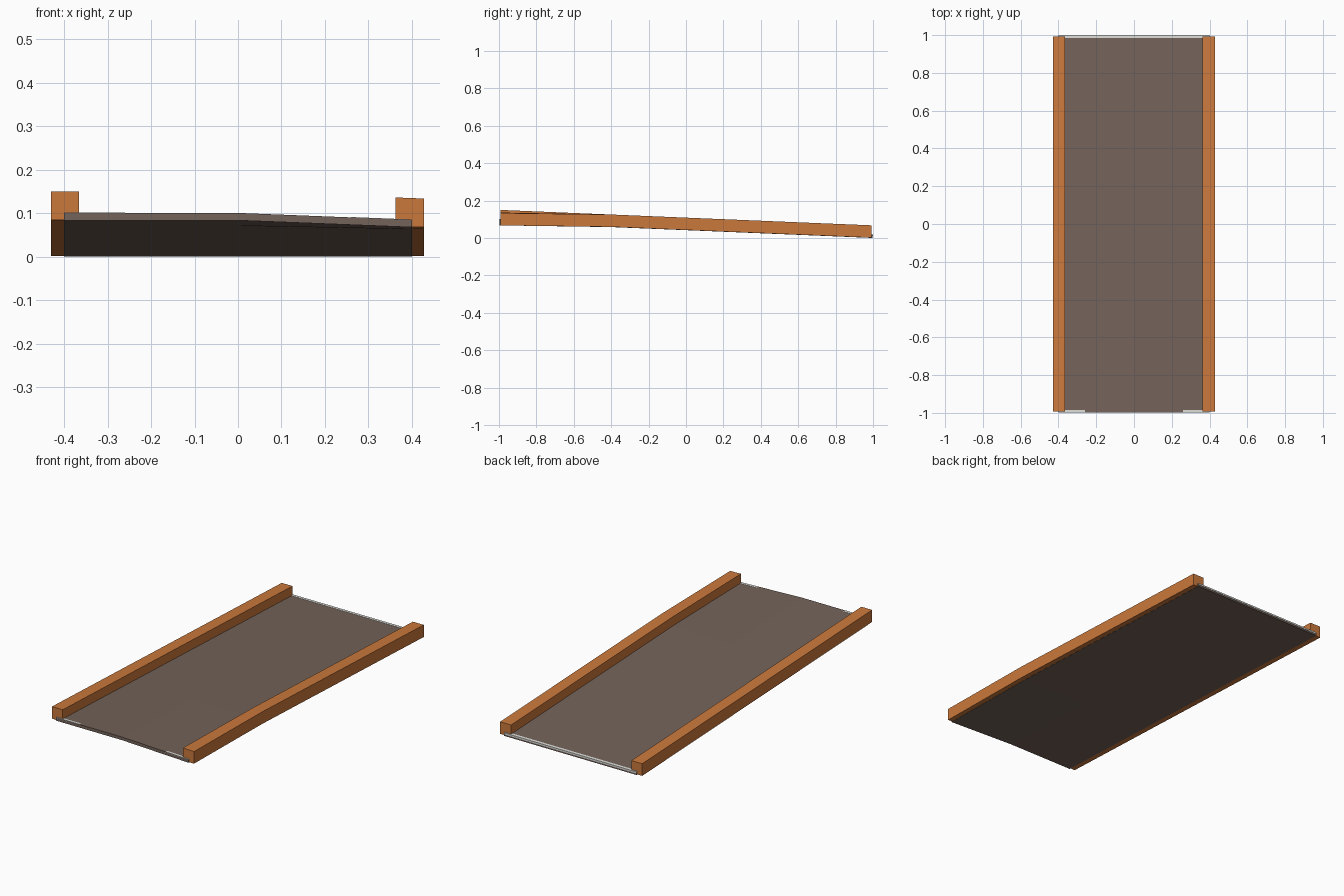
import bpy
import bmesh

cube = bpy.data.objects.get("Cube")
if cube:
    bpy.data.objects.remove(cube, do_unlink=True)


def make_material(name, rgb):
    mat = bpy.data.materials.new(name)
    mat.use_nodes = True
    mat.diffuse_color = (*rgb, 1)
    mat.node_tree.nodes["Principled BSDF"].inputs["Base Color"].default_value = (*rgb, 1)
    return mat


orange = make_material("orange kerb", (0.60, 0.19, 0.045))
taupe = make_material("taupe deck", (0.175, 0.125, 0.10))
pale = make_material("pale edging", (0.72, 0.72, 0.69))

BEND_Y = -0.4


def base_height(x, y):
    """Underside of the ramp: a steady slope with a dipped front left corner."""
    slope = 0.045 - 0.0415 * y
    dip = 0.017 * max(0, x / 0.43) * max(0, (BEND_Y - y) / 0.6)
    return slope - dip - 0.002


def stations(low, high, breaks):
    return [low] + [b for b in breaks if low < b < high] + [high]


def ramp_slab(name, x_range, y_range, z_range, mat):
    """Closed slab that follows the slope, between two offsets above it."""
    xs = stations(*x_range, [0])
    ys = stations(*y_range, [-0.7, BEND_Y])
    bm = bmesh.new()
    layers = [[[bm.verts.new((x, y, base_height(x, y) + dz)) for x in xs]
               for y in ys] for dz in z_range]
    bottom, top = layers
    for j in range(len(ys) - 1):
        for i in range(len(xs) - 1):
            for grid in layers:
                bm.faces.new((grid[j][i], grid[j][i + 1],
                              grid[j + 1][i + 1], grid[j + 1][i]))
    # side walls around the rim
    for j in range(len(ys) - 1):
        for i in (0, -1):
            bm.faces.new((bottom[j][i], bottom[j + 1][i], top[j + 1][i], top[j][i]))
    for i in range(len(xs) - 1):
        for j in (0, -1):
            bm.faces.new((bottom[j][i], bottom[j][i + 1], top[j][i + 1], top[j][i]))
    bmesh.ops.recalc_face_normals(bm, faces=bm.faces)
    mesh = bpy.data.meshes.new(name)
    bm.to_mesh(mesh)
    bm.free()
    mesh.materials.append(mat)
    obj = bpy.data.objects.new(name, mesh)
    bpy.context.collection.objects.link(obj)
    return obj


# Deck
ramp_slab("deck", (-0.4, 0.4), (-0.998, 0.998), (-0.001, 0.016), taupe)

# Kerbs along both sides
ramp_slab("right_kerb", (-0.43, -0.365), (-0.992, 0.992), (0, 0.066), orange)
ramp_slab("left_kerb", (0.362, 0.428), (-0.992, 0.992), (0, 0.066), orange)

# Pale edging at the ends
ramp_slab("back_edging", (-0.4, 0.4), (0.984, 1.0), (0.008, 0.0168), pale)
ramp_slab("front_right_edging", (-0.4, -0.26), (-0.998, -0.984), (0.012, 0.0168), pale)
ramp_slab("front_left_edging", (0.26, 0.4), (-0.998, -0.984), (0.012, 0.0168), pale)
